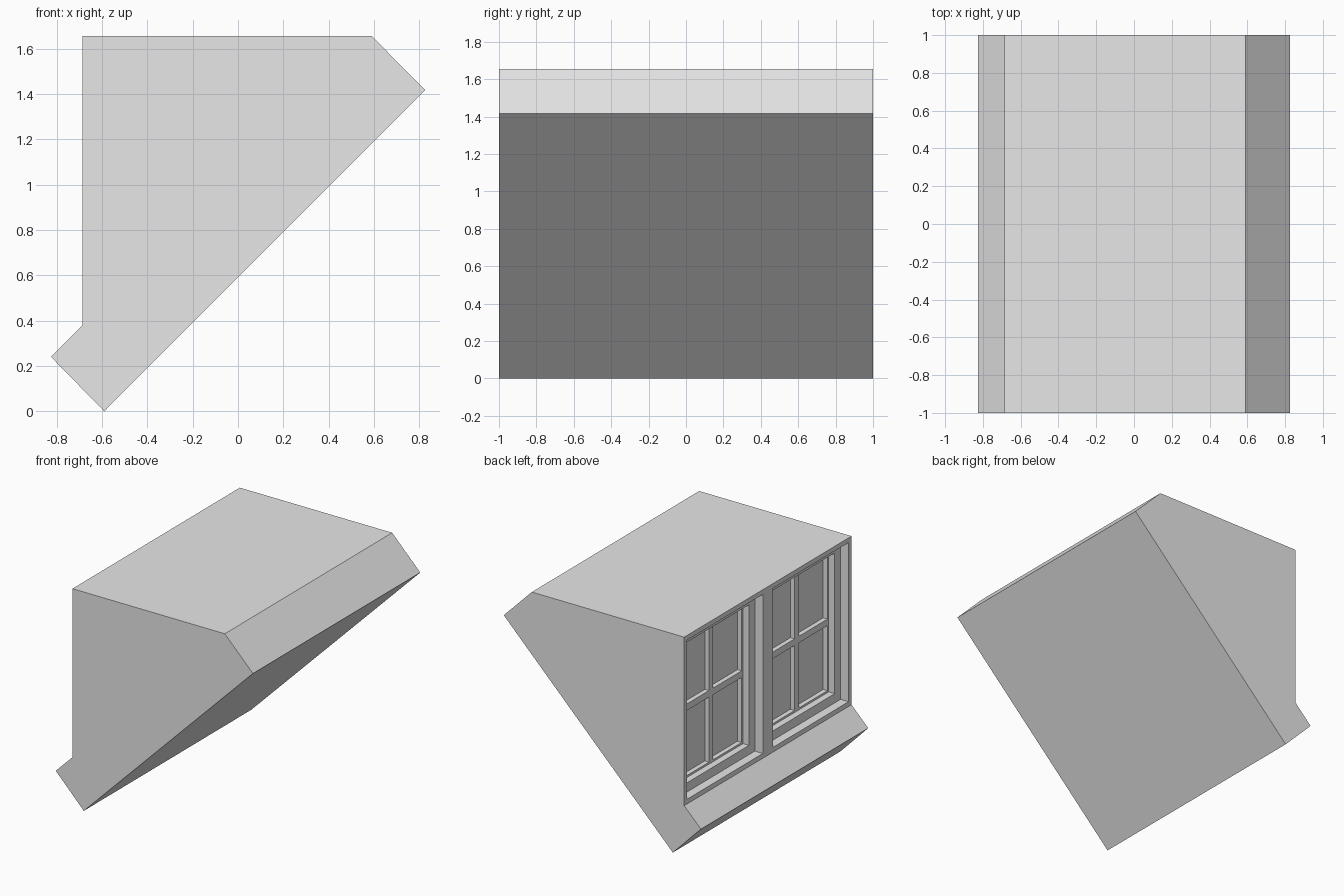
import bpy
import bmesh

cube = bpy.data.objects.get("Cube")
if cube:
    bpy.data.objects.remove(cube, do_unlink=True)

grey = bpy.data.materials.new("light_grey")
grey.use_nodes = True
colour = (0.8, 0.8, 0.8, 1)
grey.diffuse_color = colour
grey.node_tree.nodes["Principled BSDF"].inputs["Base Color"].default_value = colour


def make_object(name, bm):
    bmesh.ops.recalc_face_normals(bm, faces=bm.faces)
    mesh = bpy.data.meshes.new(name)
    bm.to_mesh(mesh)
    bm.free()
    mesh.materials.append(grey)
    obj = bpy.data.objects.new(name, mesh)
    bpy.context.collection.objects.link(obj)
    return obj


def add_box(bm, x, y, z):
    """Box spanning the (low, high) pairs x, y and z."""
    box = bmesh.ops.create_cube(bm, size=1)["verts"]
    for v in box:
        for axis, (low, high) in enumerate((x, y, z)):
            v.co[axis] = high if v.co[axis] > 0 else low


# Dormer body: side profile extruded across the width
profile = [(-0.59, 0), (0.825, 1.417), (0.59, 1.655),
           (-0.685, 1.655), (-0.685, 0.38), (-0.825, 0.24)]
bm = bmesh.new()
side = bm.faces.new([bm.verts.new((x, -1, z)) for x, z in profile])
extruded = bmesh.ops.extrude_face_region(bm, geom=[side])["geom"]
bmesh.ops.translate(bm, vec=(0, 2, 0),
                    verts=[v for v in extruded if isinstance(v, bmesh.types.BMVert)])
body = make_object("dormer_body", bm)

# Window recesses: opening, sash and panes, each stepped further into the wall
WALL = -0.685
WINDOW_Y, WINDOW_Z = 0.512, 1.0175
HALF_Y, HALF_Z = 0.452, 0.6015
BAR = 0.025  # half the width of a glazing bar


def spans(centre, half, split):
    if split:
        return [(centre - half, centre - BAR), (centre + BAR, centre + half)]
    return [(centre - half, centre + half)]


layers = [("opening", 0.067, 0, False),
          ("sash", 0.117, 0.07, False),
          ("panes", 0.152, 0.085, True)]

for name, depth, inset, split in layers:
    bm = bmesh.new()
    for sign in (-1, 1):
        for y in spans(sign * WINDOW_Y, HALF_Y - inset, split):
            for z in spans(WINDOW_Z, HALF_Z - inset, split):
                add_box(bm, (WALL - 0.1, WALL + depth), y, z)
    cutter = make_object(name + "_cutter", bm)
    cutter.hide_render = True
    cut = body.modifiers.new(name, "BOOLEAN")
    cut.operation = "DIFFERENCE"
    cut.solver = "EXACT"
    cut.object = cutter
    bpy.context.view_layer.objects.active = body
    bpy.ops.object.modifier_apply(modifier=cut.name)
    bpy.data.objects.remove(cutter, do_unlink=True)
